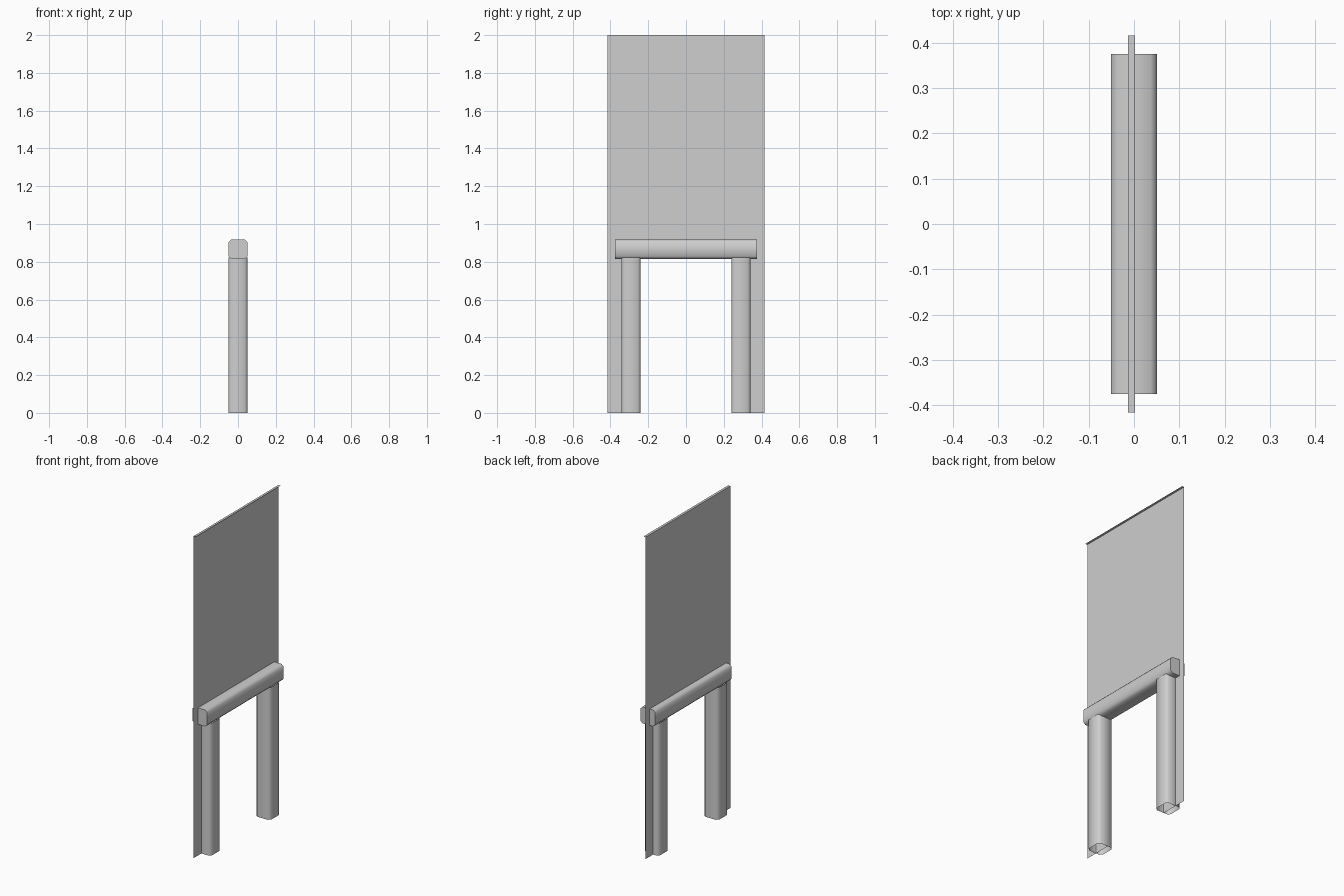
import bpy
import bmesh
from math import radians

old = bpy.data.objects.get("Cube")
if old:
    bpy.data.objects.remove(old, do_unlink=True)

grey = bpy.data.materials.new("light_grey")
grey.use_nodes = True
colour = (0.62, 0.62, 0.62, 1)
grey.diffuse_color = colour
grey.node_tree.nodes["Principled BSDF"].inputs["Base Color"].default_value = colour

HALF = 0.051      # half thickness of bar and legs
CHAMFER = 0.014


def finish(name, bm, smooth=True):
    mesh = bpy.data.meshes.new(name)
    bm.to_mesh(mesh)
    bm.free()
    mesh.materials.append(grey)
    obj = bpy.data.objects.new(name, mesh)
    bpy.context.collection.objects.link(obj)
    if smooth:
        bpy.ops.object.select_all(action="DESELECT")
        obj.select_set(True)
        bpy.context.view_layer.objects.active = obj
        bpy.ops.object.shade_smooth_by_angle(angle=radians(50))
    return obj


def chamfered_square():
    a, b = HALF, HALF - CHAMFER
    return [(a, -b), (a, b), (b, a), (-b, a), (-a, b), (-a, -b), (-b, -a), (b, -a)]


def prism(name, place, start, end, caps):
    """Sweep the chamfered square; place maps (u, v, distance) to a point."""
    bm = bmesh.new()
    rings = [[bm.verts.new(place(u, v, d)) for u, v in chamfered_square()]
             for d in (start, end)]
    n = len(rings[0])
    for i in range(n):
        j = (i + 1) % n
        bm.faces.new((rings[0][i], rings[0][j], rings[1][j], rings[1][i]))
    if caps:
        for ring in rings:
            bm.faces.new(ring)
    bmesh.ops.recalc_face_normals(bm, faces=bm.faces)
    return finish(name, bm)


# Horizontal bar and its two open-bottomed legs
prism("cross_bar", lambda u, v, d: (u, d, 0.866 + v), -0.375, 0.375, True)
for name, y in (("front_leg", -0.291), ("back_leg", 0.291)):
    prism(name, lambda u, v, d: (u, y + v, d), 0, 0.822, False)

# Thin sheet with an opening between the legs and a narrow lip on top
X, LIP, EDGE, GAP, SILL, TOP = -0.013, 0.002, 0.416, 0.24, 0.82, 2.0
bm = bmesh.new()
outline = [(-EDGE, 0), (-GAP, 0), (-GAP, SILL), (GAP, SILL),
           (GAP, 0), (EDGE, 0), (EDGE, TOP), (-EDGE, TOP)]
verts = [bm.verts.new((X, y, z)) for y, z in outline]
bm.faces.new(verts)
lip = [bm.verts.new((LIP, y, TOP)) for y in (-EDGE, EDGE)]
bm.faces.new((verts[7], lip[0], lip[1], verts[6]))
finish("panel", bm, smooth=False)
